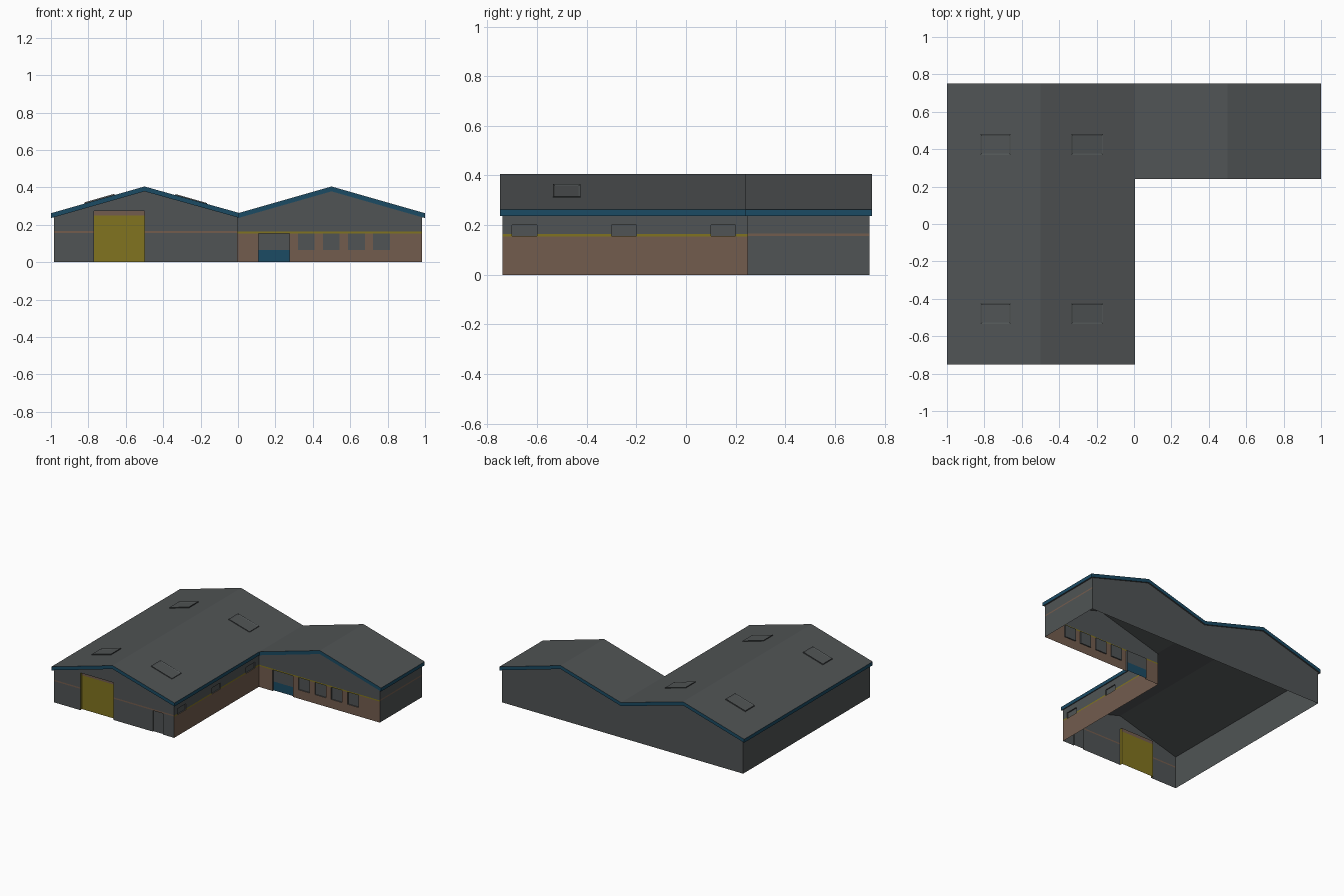
import bpy, bmesh
from mathutils import Vector

if "Cube" in bpy.data.objects:
    bpy.data.objects.remove(bpy.data.objects["Cube"])

# Flat colours
GREY, BRICK, YELLOW, BLUE = range(4)
mats = []
for name, c in [("slate_grey", (.08, .088, .09)), ("brick_brown", (.17, .107, .076)),
                ("door_yellow", (.22, .175, .014)), ("trim_blue", (.011, .07, .127))]:
    m = bpy.data.materials.new(name)
    m.diffuse_color = (*c, 1)
    m.use_nodes = True
    m.node_tree.nodes["Principled BSDF"].inputs["Base Color"].default_value = m.diffuse_color
    mats.append(m)


def finish(name, bm):
    bmesh.ops.remove_doubles(bm, verts=bm.verts, dist=1e-5)
    me = bpy.data.meshes.new(name)
    bm.to_mesh(me)
    bm.free()
    for m in mats:
        me.materials.append(m)
    ob = bpy.data.objects.new(name, me)
    bpy.context.collection.objects.link(ob)
    return ob


def roof_z(x):
    # two equal gables with ridges at x = -0.5 and 0.5
    return .405 - .286 * abs(abs(x) - .5)


def poly(bm, pts, mat):
    out = []
    for p in pts:
        if not any((p - q).length < 1e-5 for q in out):
            out.append(p)
    if len(out) > 2:
        bm.faces.new([bm.verts.new(p) for p in out]).material_index = mat


def wall(name, start, end, rule, zcuts=(), openings=()):
    """Single-sheet wall under the roof line, with recessed openings
    (u0, u1, z0, z1, depth, colour rule); u is the distance along the wall."""
    a, b = Vector((*start, 0)), Vector((*end, 0))
    d = (b - a).normalized()
    L = (b - a).length
    inward = -d.cross(Vector((0, 0, 1)))
    us, zs = {0, L}, {0, *zcuts}
    if abs(d.x) > .5:
        us |= {(x - a.x) / d.x for x in (-.5, 0, .5) if 0 < (x - a.x) / d.x < L}
    for o in openings:
        us |= {o[0], o[1]}
        zs |= {o[2], o[3]}
    us, zs = sorted(us), sorted(zs) + [9]
    bm = bmesh.new()

    def pt(u, z, depth=0):
        p = a + d * u
        p.z = min(z, roof_z(p.x) - .015)
        return p + inward * depth

    for u0, u1 in zip(us, us[1:]):
        for z0, z1 in zip(zs, zs[1:]):
            um, zm = (u0 + u1) / 2, (z0 + min(z1, .3)) / 2
            depth, mat = 0, rule(zm)
            for o in openings:
                if o[0] < um < o[1] and o[2] < zm < o[3] and z1 < 9:
                    depth, mat = o[4], o[5](zm)
            poly(bm, [pt(u0, z0, depth), pt(u1, z0, depth),
                      pt(u1, z1, depth), pt(u0, z1, depth)], mat)
    # jambs, heads and sills
    for u0, u1, z0, z1, dep, r in openings:
        ring = [(u0, z0), (u1, z0), (u1, z1), (u0, z1)]
        for i in range(4):
            p, q = ring[i], ring[(i + 1) % 4]
            if p[1] == q[1] == 0:
                continue
            poly(bm, [pt(*p), pt(*q), pt(*q, dep), pt(*p, dep)], r((z0 + z1) / 2))
    return finish(name, bm)


plain = lambda z: GREY
banded = lambda z: BRICK if z < .155 else YELLOW if z < .164 else GREY
thin_line = lambda z: BRICK if .157 < z < .167 else GREY

# Hall front gable: loading door and side door
wall("hall_front_wall", (-.985, -.74), (-.003, -.74), thin_line, (.157, .167, .25), [
    (.215, .485, 0, .275, .02, lambda z: YELLOW if z < .25 else BRICK),
    (.807, .89, 0, .155, .008, plain)])

# Hall courtyard wall: three small high windows
wall("hall_court_wall", (-.003, -.74), (-.003, .247), banded, (.155, .164),
     [(u, u + .1, .156, .2, .008, plain) for u in (.04, .44, .84)])

# Wing front: entrance and four windows
wall("wing_front_wall", (-.003, .247), (.985, .247), banded, (.155, .164, .065),
     [(.113, .278, 0, .155, .012, lambda z: BLUE if z < .065 else GREY)] +
     [(.323 + i * .134, .413 + i * .134, .065, .155, .008, plain) for i in range(4)])

# Plain outer walls
wall("wing_end_wall", (.985, .247), (.985, .74), thin_line, (.157, .167))
wall("back_wall", (.985, .74), (-.985, .74), plain)
wall("hall_left_wall", (-.985, .74), (-.985, -.74), plain)


def roof(name, xs, y0, y1, t=.026):
    """Folded roof slab with blue edges."""
    bm = bmesh.new()
    top = [(x, roof_z(x)) for x in xs]
    prof = top + [(x, z - t) for x, z in reversed(top)]
    P = lambda p, y: Vector((p[0], y, p[1]))
    n = len(prof)
    for i in range(n):
        p, q = prof[i], prof[(i + 1) % n]
        edge = abs(p[0] - q[0]) < 1e-6
        poly(bm, [P(p, y0), P(q, y0), P(q, y1), P(p, y1)], BLUE if edge else GREY)
    for i in range(len(xs) - 1):
        j = n - 1 - i
        for y in (y0, y1):
            poly(bm, [P(prof[k], y) for k in (i, i + 1, j - 1, j)], BLUE)
    bmesh.ops.remove_doubles(bm, verts=bm.verts, dist=1e-5)
    bmesh.ops.recalc_face_normals(bm, faces=bm.faces)
    return finish(name, bm)


roof("hall_roof", (-1, -.5, .006), -.75, .75)
roof("wing_roof", (.004, .5, 1), .24, .75)


# Roof lights: low raised frames with a sunken pane
def skylight(name, x0, x1, y):
    bm = bmesh.new()
    h = .007
    c = [(x0, y - .055), (x1, y - .055), (x1, y + .055), (x0, y + .055)]
    lo = [Vector((px, py, roof_z(px))) for px, py in c]
    hi = [p + Vector((0, 0, h)) for p in lo]
    for i in range(4):
        j = (i + 1) % 4
        poly(bm, [lo[i], lo[j], hi[j], hi[i]], GREY)
    poly(bm, hi, GREY)
    bmesh.ops.remove_doubles(bm, verts=bm.verts, dist=1e-5)
    bm.normal_update()
    pane = max(bm.faces, key=lambda f: f.calc_area())
    bmesh.ops.inset_region(bm, faces=[pane], thickness=.01, depth=0)
    bmesh.ops.translate(bm, verts=pane.verts, vec=(0, 0, -.004))
    return finish(name, bm)


for side, (x0, x1) in {"right": (-.335, -.165), "left": (-.82, -.66)}.items():
    for end, y in {"front": -.48, "back": .425}.items():
        skylight(f"skylight_{side}_{end}", x0, x1, y)
